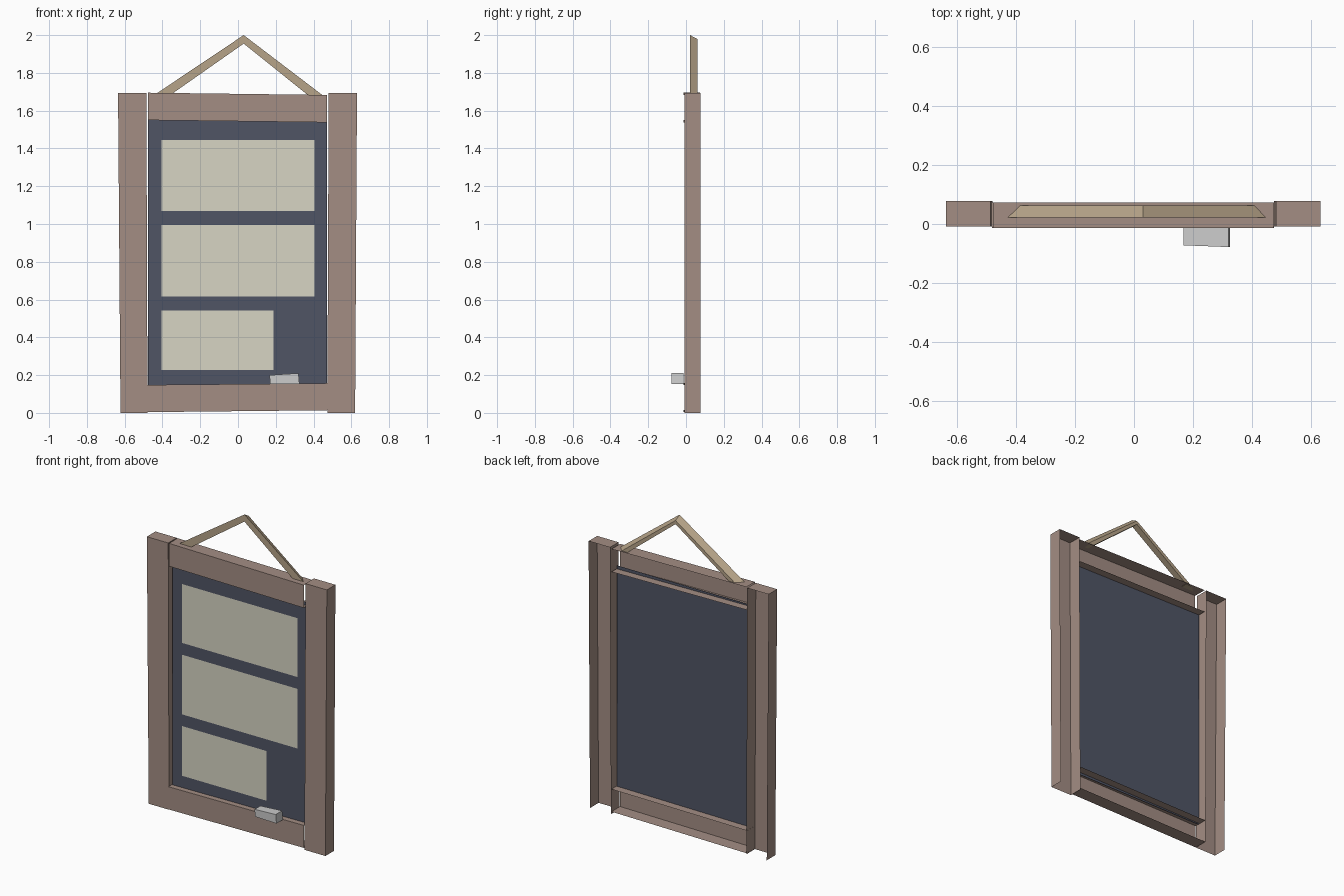
import bpy

if "Cube" in bpy.data.objects:
    bpy.data.objects.remove(bpy.data.objects["Cube"])


def material(name, rgb):
    m = bpy.data.materials.new(name)
    m.diffuse_color = (*rgb, 1)
    m.use_nodes = True
    m.node_tree.nodes["Principled BSDF"].inputs["Base Color"].default_value = m.diffuse_color
    return m


WOOD = material("dark_wood", (0.37, 0.27, 0.23))
SLATE = material("slate", (0.08, 0.09, 0.13))
CHALK = material("pale_panel", (0.68, 0.66, 0.55))
ROPE = material("hanger_tan", (0.47, 0.37, 0.25))
BOTTOM, RIGHT, TOP, LEFT = range(4)


def make(name, verts, faces, mat=None):
    me = bpy.data.meshes.new(name)
    me.from_pydata(verts, [], faces)
    if mat:
        me.materials.append(mat)
    ob = bpy.data.objects.new(name, me)
    bpy.context.collection.objects.link(ob)
    return ob


def block(name, front, y0, y1, mat=None, back=None, skip=(), open_back=False):
    """Loft a front (x, z) loop at y0 to a back loop at y1; loop: BL, BR, TR, TL."""
    back = back or front
    verts = [(x, y0, z) for x, z in front] + [(x, y1, z) for x, z in back]
    faces = [(0, 1, 2, 3)]
    if not open_back:
        faces.append((7, 6, 5, 4))
    for i in range(4):
        j = (i + 1) % 4
        if i not in skip:
            faces.append((i, i + 4, j + 4, j))
    return make(name, verts, faces, mat)


def panel(name, x0, x1, z0, z1, y, mat):
    return make(name, [(x0, y, z0), (x1, y, z0), (x1, y, z1), (x0, y, z1)],
                [(0, 1, 2, 3)], mat)


# Frame stiles: channels open at the back and bottom
block("left_stile", [(-.622, 0), (-.479, 0), (-.485, 1.693), (-.635, 1.693)],
      -.008, .078, WOOD, skip=(BOTTOM,), open_back=True)
block("right_stile", [(.473, 0), (.62, 0), (.63, 1.693), (.48, 1.693)],
      -.008, .078, WOOD, skip=(BOTTOM,), open_back=True)

# Frame rails: slightly crooked channels open at the back and ends
block("top_rail", [(-.476, 1.55), (.472, 1.538), (.472, 1.683), (-.476, 1.695)],
      -.013, .073, WOOD, skip=(LEFT, RIGHT), open_back=True)
block("bottom_rail", [(-.48, .004), (.473, .014), (.473, .157), (-.48, .148)],
      -.013, .073, WOOD, skip=(LEFT, RIGHT), open_back=True)

# Slate board and the pale panels on its front
panel("slate_board", -.476, .47, .14, 1.56, .022, SLATE)
for name, x1, z0, z1 in (("upper_panel", .405, 1.07, 1.444),
                         ("middle_panel", .405, .616, .995),
                         ("lower_panel", .187, .226, .542)):
    panel(name, -.405, x1, z0, z1, .017, CHALK)

# Hanger: two bevelled arms meeting at the peak
peak_in, peak_out, peak_back = (.03, 1.955), (.03, 2.0), (.03, 1.978)
block("hanger_left_arm", [(-.43, 1.692), (-.345, 1.692), peak_in, peak_out],
      .022, .062, ROPE, skip=(TOP,),
      back=[(-.388, 1.692), (-.345, 1.692), peak_in, peak_back])
block("hanger_right_arm", [(.368, 1.684), (.445, 1.684), peak_out, peak_in],
      .022, .062, ROPE, skip=(TOP,),
      back=[(.368, 1.684), (.408, 1.684), peak_back, peak_in])

# Small eraser block at the lower right
eraser = block("eraser", [(.17, .154), (.325, .154), (.32, .21), (.167, .2)],
               -.078, -.014)
eraser.data.vertices[0].co.y = eraser.data.vertices[3].co.y = -.072
